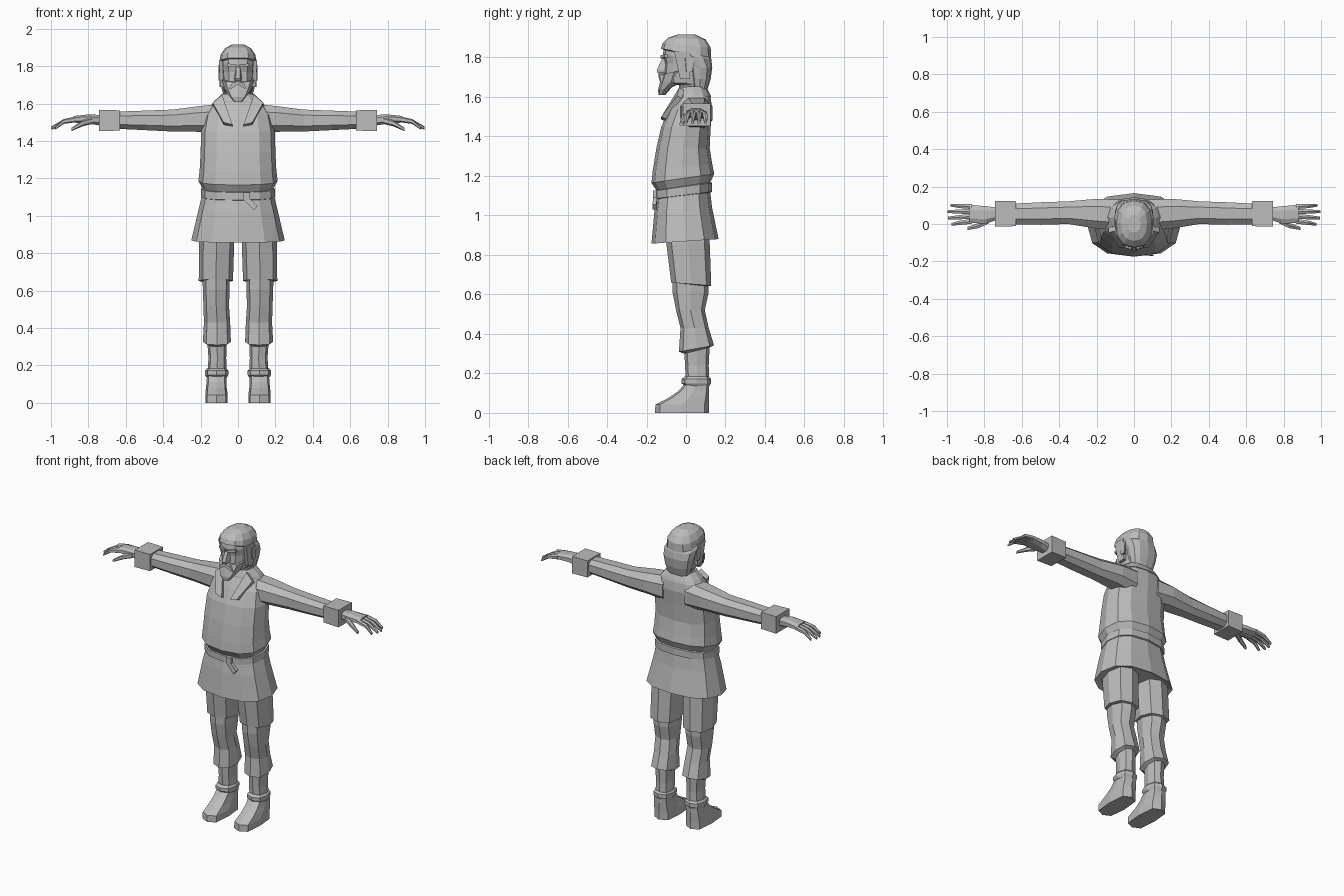
import bpy, bmesh, math
from mathutils import Vector

grey = bpy.data.materials.new("plain_grey")
grey.diffuse_color = (0.5, 0.5, 0.5, 1)


def spow(v, p):
    return math.copysign(abs(v) ** p, v) if abs(v) > 1e-6 else 0.0


def zring(x0, x1, y0, y1, zf, zb=None, n=12, p=0.8):
    """Rounded horizontal section; zf and zb are its front and back heights."""
    zb = zf if zb is None else zb
    pts = []
    for i in range(n):
        a = 2 * math.pi * i / n
        u, v = spow(math.cos(a), p), spow(math.sin(a), p)
        pts.append(((x0 + x1) / 2 + u * (x1 - x0) / 2, (y0 + y1) / 2 + v * (y1 - y0) / 2,
                    (zf + zb) / 2 + v * (zb - zf) / 2))
    return pts


def xring(x, y0, y1, z0, z1, n=8, p=0.8):
    """Rounded section facing along x."""
    pts = []
    for i in range(n):
        a = 2 * math.pi * (i + 0.5) / n
        pts.append((x, (y0 + y1) / 2 + spow(math.cos(a), p) * (y1 - y0) / 2,
                    (z0 + z1) / 2 + spow(math.sin(a), p) * (z1 - z0) / 2))
    return pts


def finish(name, bm, mirror):
    bmesh.ops.recalc_face_normals(bm, faces=bm.faces[:])
    me = bpy.data.meshes.new(name)
    bm.to_mesh(me)
    bm.free()
    me.materials.append(grey)
    ob = bpy.data.objects.new(name, me)
    bpy.context.collection.objects.link(ob)
    if mirror:
        ob.modifiers.new("mirror", "MIRROR")
    return ob


def loft(name, rings, mirror=False):
    bm = bmesh.new()
    vs = [[bm.verts.new(p) for p in r] for r in rings]
    n = len(vs[0])
    for a, b in zip(vs, vs[1:]):
        for i in range(n):
            bm.faces.new((a[i], a[(i + 1) % n], b[(i + 1) % n], b[i]))
    bm.faces.new(vs[0])
    bm.faces.new(vs[-1])
    return finish(name, bm, mirror)


def body(name, rows, p=0.8, n=12):
    """Loft centred on x from rows of half width, front y, back y, heights."""
    return loft(name, [zring(-r[0], r[0], *r[1:], n=n, p=p) for r in rows])


def limb(name, rows, p=0.8, n=8):
    """Mirrored loft from rows of x range, y range, heights."""
    return loft(name, [zring(*r, n=n, p=p) for r in rows], True)


def slab(name, pts, offset, mirror=False):
    off = Vector(offset)
    return loft(name, [pts, [tuple(Vector(q) + off) for q in pts]], mirror)


def box(name, x0, x1, y0, y1, z0, z1, mirror=False):
    return slab(name, [(x0, y0, z0), (x1, y0, z0), (x1, y1, z0), (x0, y1, z0)],
                (0, 0, z1 - z0), mirror)


# Shirt, belt and flared skirt
body("shirt", [(.185, -.145, .12, 1.12, 1.16), (.212, -.175, .143, 1.165, 1.21),
               (.205, -.168, .133, 1.23, 1.26), (.2, -.15, .12, 1.34),
               (.197, -.125, .125, 1.45), (.18, -.085, .133, 1.54),
               (.14, -.055, .125, 1.595), (.08, -.03, .1, 1.645)])
body("belt", [(.185, -.14, .12, 1.08, 1.115), (.198, -.158, .132, 1.085, 1.12),
              (.198, -.158, .132, 1.125, 1.165), (.185, -.14, .12, 1.13, 1.17)])
body("skirt", [(.19, -.148, .12, 1.1, 1.14), (.212, -.16, .132, 1.02, 1.04),
               (.25, -.175, .165, .857, .88), (.225, -.15, .14, .865, .888)])
slab("belt_tail", [(.025, -.165, 1.09), (.05, -.165, 1.105), (.105, -.17, 1.055), (.085, -.17, 1.03)],
     (0, .02, 0))
box("belt_knot", .03, .065, -.168, -.14, 1.085, 1.125)

# Collar around the neck with two hanging lapels
body("collar", [(.14, -.05, .128, 1.592, 1.6), (.128, -.05, .122, 1.61, 1.615),
                (.085, -.035, .1, 1.65, 1.655), (.07, -.02, .085, 1.64)])
slab("lapel", [(.085, -.035, 1.647), (.135, -.045, 1.605), (.077, -.125, 1.5), (.03, -.128, 1.488)],
     (0, .025, -.012), True)

# Sleeves with boxy cuffs
loft("sleeve", [xring(x, y0, y1, z0, z1) for x, y0, y1, z0, z1 in (
    (.08, -.04, .135, 1.43, 1.605), (.2, -.03, .14, 1.445, 1.592), (.35, -.004, .125, 1.447, 1.572),
    (.5, -.008, .12, 1.455, 1.566), (.65, -.005, .112, 1.463, 1.56))], True)
loft("cuff", [xring(x, y0, y1, z0, z1, 4, .6) for x, y0, y1, z0, z1 in (
    (.632, -.027, .137, 1.443, 1.577), (.742, -.03, .139, 1.441, 1.579))], True)

# Hands: palm, four fingers and thumb
loft("palm", [xring(x, y0, y1, z0, z1) for x, y0, y1, z0, z1 in (
    (.73, .02, .09, 1.48, 1.54), (.79, .0, .098, 1.49, 1.545), (.88, .002, .106, 1.498, 1.535))], True)
for i in range(4):
    ya, yb = .015 + .026 * i, -.002 + .034 * i
    tip = (.975, .995, .998, .98)[i]
    loft(f"finger_{i + 1}", [xring(x, y - r, y + r, z - r, z + r, 6) for x, y, z, r in (
        (.865, ya, 1.516, .015), (.93, (ya + yb) / 2, 1.505, .013), (tip, yb, 1.47, .008))], True)
loft("thumb", [xring(x, y - r, y + r, z - r, z + r, 6) for x, y, z, r in (
    (.775, .02, 1.51, .018), (.83, -.008, 1.495, .016), (.89, -.024, 1.462, .009))], True)

# Trousers gathered at the knee and the shin
limb("trouser_thigh", [(.015, .2, -.1, .12, .96), (.02, .208, -.1, .12, .86),
                       (.027, .21, -.075, .128, .66, .645), (.045, .185, -.055, .11, .66, .64)])
limb("trouser_shin", [(.045, .19, -.07, .115, .68), (.045, .188, -.068, .115, .61),
                      (.048, .185, -.05, .095, .52), (.042, .182, -.028, .115, .43),
                      (.038, .188, -.036, .142, .31, .342), (.06, .165, -.01, .115, .3, .33)])
limb("ankle", [(.06, .165, -.01, .12, .34), (.063, .158, -.005, .115, .24), (.06, .165, 0, .118, .14)])

# Boots with a rolled top and a square toe
limb("boot_roll", [(.06, .168, -.005, .118, .135), (.052, .177, -.022, .127, .15),
                   (.052, .177, -.022, .127, .172), (.062, .166, -.005, .116, .184)])
limb("boot", [(.055, .175, -.157, .117, 0), (.055, .175, -.155, .117, .042),
              (.06, .172, -.085, .117, .078), (.062, .168, -.04, .117, .11),
              (.062, .166, -.003, .117, .15)], p=.55)

# Neck and face
body("head", [(.065, -.03, .09, 1.6), (.067, -.035, .1, 1.66), (.075, -.1, .105, 1.67),
              (.082, -.112, .11, 1.72), (.086, -.108, .115, 1.77), (.09, -.118, .115, 1.81),
              (.085, -.11, .11, 1.86)])
# Hair covering the top and back, with side locks
body("hair", [(.075, .03, .108, 1.635), (.09, .02, .125, 1.69), (.1, .01, .133, 1.75),
              (.104, -.05, .128, 1.815, 1.79), (.1, -.127, .127, 1.845, 1.8),
              (.093, -.118, .125, 1.872, 1.85), (.07, -.09, .1, 1.9, 1.89), (.035, -.045, .05, 1.915)])
slab("side_lock", [(.082, -.06, 1.83), (.082, .02, 1.83), (.078, .02, 1.69), (.076, -.03, 1.69)],
     (.02, 0, 0), True)
slab("ear", [(.085, -.012, 1.80), (.085, .035, 1.80), (.085, .025, 1.725), (.085, -.005, 1.725)],
     (.02, .008, 0), True)

# Beard, moustache, nose and brows
body("beard", [(.022, -.138, -.105, 1.61), (.048, -.142, -.07, 1.635, 1.65),
               (.07, -.132, -.02, 1.675), (.087, -.118, .0, 1.715, 1.74)], n=8)
slab("moustache", [(0, -.14, 1.72), (.03, -.133, 1.71), (.052, -.125, 1.672), (.035, -.133, 1.68),
                   (0, -.14, 1.704)], (0, .04, 0), True)
loft("nose", [[(-.01, -.12, 1.795), (.01, -.12, 1.795), (.012, -.09, 1.795), (-.012, -.09, 1.795)],
              [(-.012, -.149, 1.735), (.012, -.149, 1.735), (.022, -.1, 1.735), (-.022, -.1, 1.735)],
              [(-.01, -.142, 1.72), (.01, -.142, 1.72), (.018, -.1, 1.722), (-.018, -.1, 1.722)]])
slab("brow", [(.008, -.128, 1.795), (.06, -.11, 1.80), (.06, -.11, 1.815), (.008, -.128, 1.81)],
     (0, .03, 0), True)
